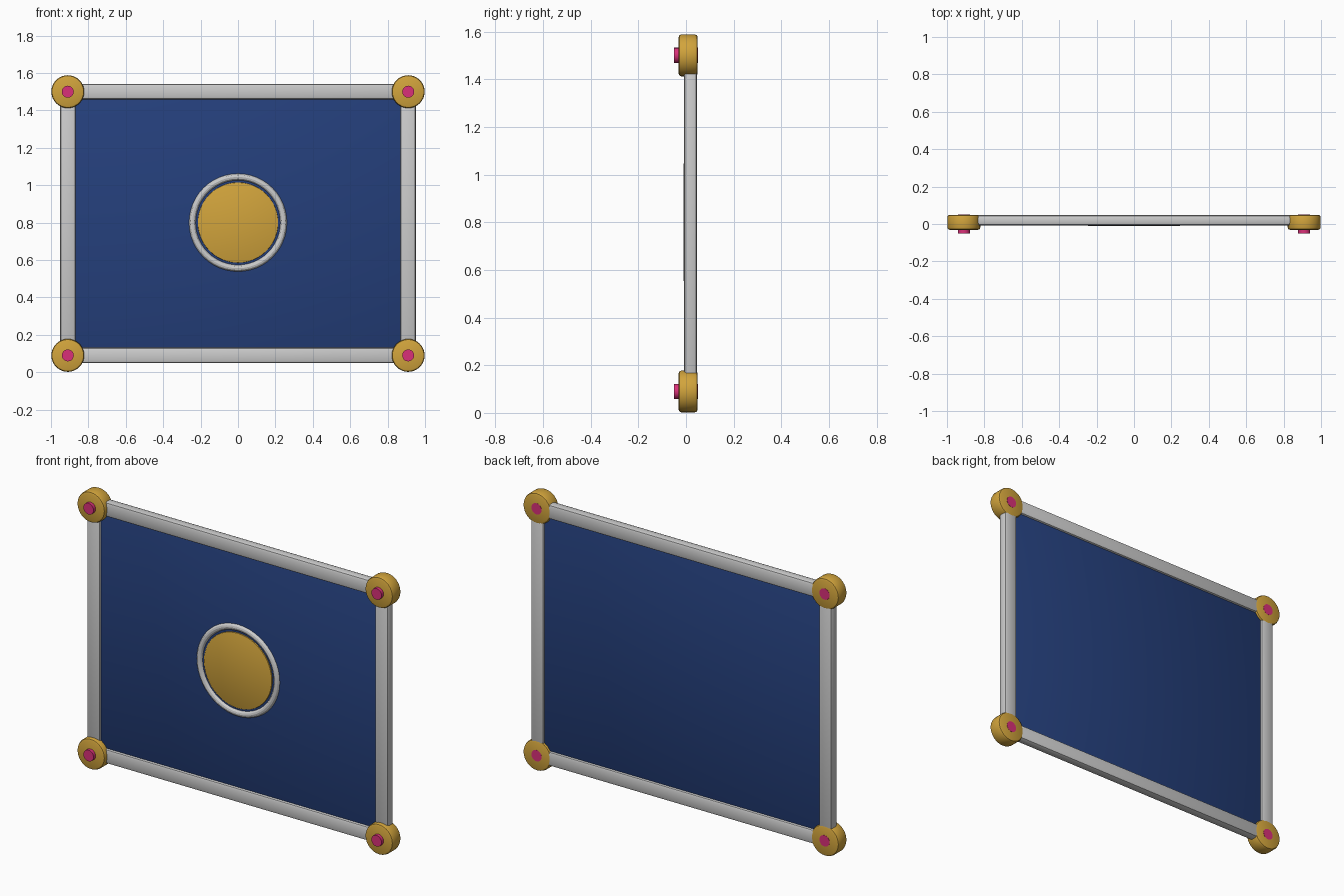
import bpy
from math import pi

if "Cube" in bpy.data.objects:
    bpy.data.objects.remove(bpy.data.objects["Cube"])


def material(name, rgb):
    m = bpy.data.materials.new(name)
    m.diffuse_color = (*rgb, 1)
    m.use_nodes = True
    m.node_tree.nodes["Principled BSDF"].inputs["Base Color"].default_value = m.diffuse_color
    return m


GOLD = material("gold", (0.64, 0.37, 0.045))
BLUE = material("blue", (0.018, 0.05, 0.2))
PINK = material("pink", (0.7, 0.03, 0.19))

PX, Z0, Z1 = 0.91, 0.09, 1.5      # post offset, lower and upper rail heights
ZM = (Z0 + Z1) / 2


def finish(name, mat, bevel=0, segments=2):
    ob = bpy.context.object
    ob.name = name
    if mat:
        ob.data.materials.append(mat)
    bpy.ops.object.transform_apply(location=False, rotation=True, scale=True)
    if bevel:
        mod = ob.modifiers.new("bevel", 'BEVEL')
        mod.width, mod.segments = bevel, segments
        mod.limit_method = 'ANGLE'
        bpy.ops.object.modifier_apply(modifier=mod.name)
    bpy.ops.object.shade_smooth_by_angle(angle=pi / 6)
    return ob


def box(name, x, y0, y1, z, w, h, mat=None, bevel=0.0, segments=2):
    bpy.ops.mesh.primitive_cube_add(size=1, location=(x, (y0 + y1) / 2, z))
    bpy.context.object.scale = (w, y1 - y0, h)
    return finish(name, mat, bevel, segments)


def disc(name, x, y0, y1, z, r, sides, mat, bevel=0.0):
    bpy.ops.mesh.primitive_cylinder_add(vertices=sides, radius=r, depth=y1 - y0,
                                        location=(x, (y0 + y1) / 2, z), rotation=(pi / 2, 0, 0))
    return finish(name, mat, bevel)


# Blue panel set inside the frame
box("panel", 0, 0.004, 0.036, ZM, 1.745, 1.335, BLUE, 0.008)

# Frame rails and posts
for label, z in (("bottom", Z0), ("top", Z1)):
    box(label + "_rail", 0, -0.008, 0.047, z, 2 * PX, 0.083, None, 0.014)
for label, x in (("left", -PX), ("right", PX)):
    box(label + "_post", x, -0.008, 0.047, ZM, 0.083, Z1 - Z0, None, 0.014)

# Corner hubs with through pins
for side, x in (("left", -PX), ("right", PX)):
    for level, z in (("bottom", Z0), ("top", Z1)):
        disc(f"{level}_{side}_hub", x, -0.031, 0.049, z, 0.088, 32, GOLD, 0.012)
        disc(f"{level}_{side}_pin", x, -0.05, 0.05, z, 0.032, 20, PINK)

# Round emblem: gold disc inside a grey ring
disc("centre_disc", 0, -0.003, 0.02, 0.8, 0.215, 48, GOLD, 0.003)
bpy.ops.mesh.primitive_torus_add(major_radius=0.244, minor_radius=0.019, major_segments=48,
                                 minor_segments=12, location=(0, 0.009, 0.8), rotation=(pi / 2, 0, 0))
finish("centre_ring", None)
